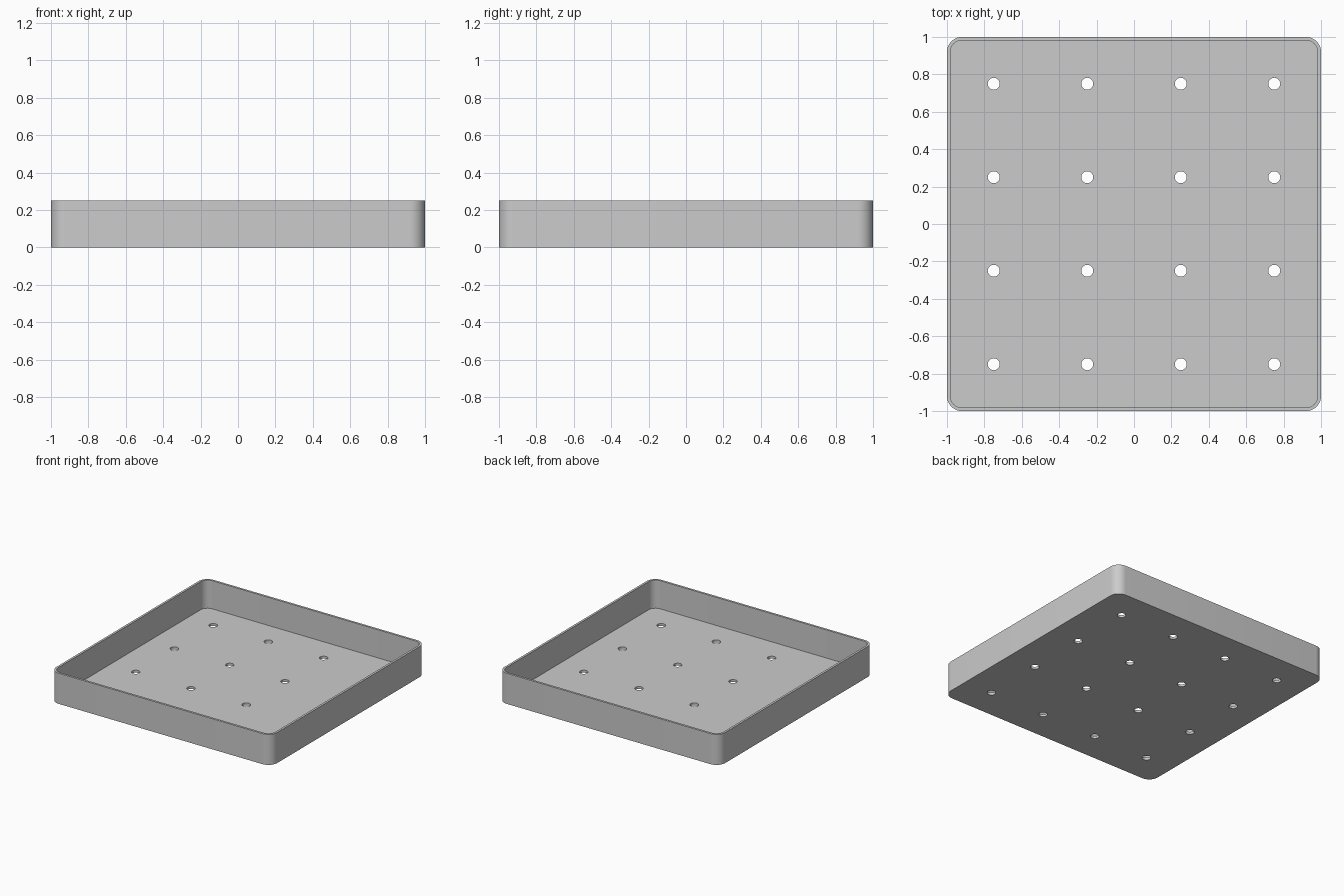
import bpy, bmesh, math

cube = bpy.data.objects.get("Cube")
if cube:
    bpy.data.objects.remove(cube, do_unlink=True)

HEIGHT, WALL, FLOOR = 0.25, 0.018, 0.02
CORNER, HOLE = 0.08, 0.032
GREY = (0.6, 0.6, 0.6, 1)

grey = bpy.data.materials.new("light grey")
grey.use_nodes = True
grey.diffuse_color = GREY
grey.node_tree.nodes["Principled BSDF"].inputs["Base Color"].default_value = GREY


def rounded_square(half, radius, steps=12):
    """Outline of a square with rounded corners."""
    points = []
    for quarter in range(4):
        middle = math.radians(90 * quarter + 45)
        cx = math.copysign(half - radius, math.cos(middle))
        cy = math.copysign(half - radius, math.sin(middle))
        for i in range(steps + 1):
            a = math.radians(90 * (quarter + i / steps))
            points.append((cx + radius * math.cos(a), cy + radius * math.sin(a)))
    return points


def circle(x, y, radius, sides=32):
    turns = [math.tau * i / sides for i in range(sides)]
    return [(x + radius * math.cos(a), y + radius * math.sin(a)) for a in turns]


def prism(name, outlines, bottom, top):
    """Closed solid made by raising each outline from bottom to top."""
    bm = bmesh.new()
    for outline in outlines:
        low = [bm.verts.new((x, y, bottom)) for x, y in outline]
        high = [bm.verts.new((x, y, top)) for x, y in outline]
        bm.faces.new(low[::-1])
        bm.faces.new(high)
        for i in range(len(low)):
            j = (i + 1) % len(low)
            bm.faces.new((low[i], low[j], high[j], high[i]))
    mesh = bpy.data.meshes.new(name)
    bm.to_mesh(mesh)
    bm.free()
    obj = bpy.data.objects.new(name, mesh)
    bpy.context.collection.objects.link(obj)
    return obj


def cut(obj, cutter):
    cutter.hide_render = True
    mod = obj.modifiers.new("cut", "BOOLEAN")
    mod.operation, mod.solver, mod.object = "DIFFERENCE", "EXACT", cutter
    bpy.context.view_layer.objects.active = obj
    bpy.ops.object.modifier_apply(modifier=mod.name)
    bpy.data.objects.remove(cutter, do_unlink=True)


# Open tray: rounded block with a thin-walled hollow
tray = prism("tray", [rounded_square(1, CORNER)], 0, HEIGHT)
tray.data.materials.append(grey)
cut(tray, prism("hollow", [rounded_square(1 - WALL, CORNER - WALL)], FLOOR, HEIGHT + 0.1))

# Four by four drain holes through the floor
grid = [-0.75, -0.25, 0.25, 0.75]
cut(tray, prism("drain_holes", [circle(x, y, HOLE) for x in grid for y in grid], -0.1, 0.1))

# Smooth corners and hole walls, crisp rims
bpy.ops.object.select_all(action="DESELECT")
tray.select_set(True)
bpy.context.view_layer.objects.active = tray
bpy.ops.object.shade_smooth_by_angle(angle=math.radians(30))
